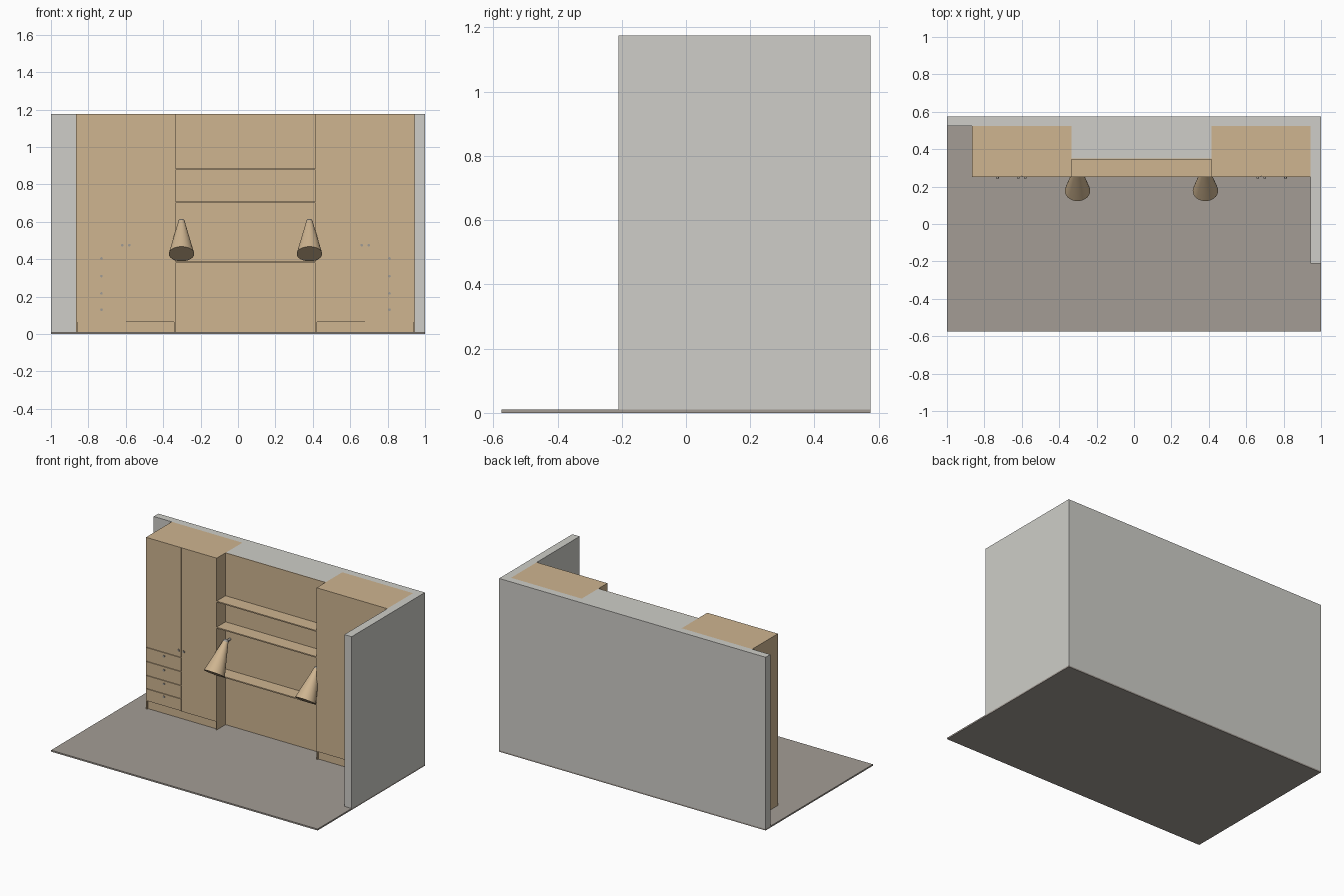
import bpy
from mathutils import Vector

cube = bpy.data.objects.get("Cube")
if cube:
    bpy.data.objects.remove(cube, do_unlink=True)


def material(name, rgb):
    m = bpy.data.materials.new(name)
    m.use_nodes = True
    colour = (*rgb, 1)
    m.diffuse_color = colour
    m.node_tree.nodes["Principled BSDF"].inputs["Base Color"].default_value = colour
    return m


WOOD = material("light_wood", (0.62, 0.46, 0.28))
WALL = material("wall_grey", (0.62, 0.615, 0.58))
FLOOR = material("floor_taupe", (0.37, 0.335, 0.30))
METAL = material("metal_grey", (0.35, 0.33, 0.30))


def finish(name, mat, smooth=False):
    ob = bpy.context.object
    ob.name = name
    ob.data.materials.append(mat)
    if smooth:
        bpy.ops.object.shade_smooth_by_angle()
    return ob


def box(name, mat, xs, ys, zs):
    """Box between pairs of x, y and z limits."""
    spans = [sorted(p) for p in (xs, ys, zs)]
    bpy.ops.mesh.primitive_cube_add(size=1, location=[(a + b) / 2 for a, b in spans])
    ob = finish(name, mat)
    ob.scale = [b - a for a, b in spans]
    bpy.ops.object.transform_apply(location=False, rotation=False, scale=True)
    return ob


def cone(name, mat, start, end, r_start, r_end, sides=32):
    """Tapered round bar from start to end."""
    a, b = Vector(start), Vector(end)
    bpy.ops.mesh.primitive_cone_add(vertices=sides, radius1=r_start, radius2=r_end,
                                    depth=(b - a).length, location=(a + b) / 2)
    bpy.context.object.rotation_euler = (b - a).to_track_quat('Z', 'Y').to_euler()
    return finish(name, mat, True)


BASE, TOP = 0.01, 1.175          # floor surface and ceiling line
FRONT, NICHE, BACK = 0.25, 0.345, 0.525
MID = 0.04                       # mirror line of the furniture
INNER, SPLIT, OUTER = 0.375, 0.64, 0.905   # distances from the mirror line
PLINTH, GAP, SIDE = 0.065, 0.0025, 0.007

# Room shell
box("floor", FLOOR, (-1, 1), (-0.575, 0.575), (0, BASE))
box("back_wall", WALL, (-1, 1), (BACK, 0.575), (BASE, TOP))
box("left_wall", WALL, (MID + OUTER, 1), (-0.21, BACK), (BASE, TOP))
box("niche_wall", WALL, (MID - INNER, MID + INNER), (NICHE + 0.004, BACK), (BASE, TOP))

# Niche lining and shelves
box("niche_panel", WOOD, (MID - INNER, MID + INNER), (NICHE, NICHE + 0.004), (BASE, TOP))
for i, z in enumerate((0.383, 0.703, 0.88)):
    box(f"shelf_{i + 1}", WOOD, (MID - INNER, MID + INNER), (FRONT, NICHE), (z - 0.004, z + 0.004))


def knob(name, x, z):
    cone(name, METAL, (x, FRONT, z), (x, FRONT - 0.006, z), 0.007, 0.007, 16)


def cabinet(label, s):
    def xs(a, b):
        return MID + s * a, MID + s * b

    # Carcass with side panels and recessed plinth
    box(label + "_inner_side", WOOD, xs(INNER, INNER + SIDE), (FRONT, BACK), (BASE, TOP))
    box(label + "_outer_side", WOOD, xs(OUTER - SIDE, OUTER), (FRONT, BACK), (BASE, TOP))
    box(label + "_carcass", WOOD, xs(INNER + SIDE, OUTER - SIDE), (FRONT + 0.006, BACK), (PLINTH, TOP))
    box(label + "_plinth", WOOD, xs(INNER + SIDE, OUTER - SIDE), (FRONT + 0.012, BACK), (BASE, PLINTH))

    # Doors and drawer fronts, separated by narrow gaps
    def panel(name, a, b, z0, z1):
        box(f"{label}_{name}", WOOD, xs(a, b), (FRONT, FRONT + 0.006), (z0, z1))

    left, right = INNER + SIDE, OUTER - SIDE
    panel("tall_door", left, SPLIT - GAP / 2, PLINTH, TOP)
    levels = (PLINTH, 0.15, 0.24, 0.335, 0.43)
    panel("upper_door", SPLIT + GAP / 2, right, levels[-1] + GAP, TOP)
    for i, (z0, z1) in enumerate(zip(levels, levels[1:])):
        panel(f"drawer_{i + 1}", SPLIT + GAP / 2, right, z0 + GAP, z1 - GAP)
        knob(f"{label}_drawer_knob_{i + 1}", MID + s * 0.77, (z0 + z1) / 2 + 0.022)
    for i, dx in enumerate((-0.019, 0.019)):
        knob(f"{label}_door_knob_{i + 1}", MID + s * (SPLIT + dx), 0.475)


cabinet("right_cabinet", -1)
cabinet("left_cabinet", 1)

# Tilted cone lamps on ball joints
for label, s in (("right_lamp", -1), ("left_lamp", 1)):
    x = MID + s * 0.342
    tip = (x, 0.298, 0.598)
    cone(label + "_shade", WOOD, (x, 0.178, 0.428), tip, 0.068, 0.018)
    bpy.ops.mesh.primitive_uv_sphere_add(segments=24, ring_count=12, radius=0.018, location=tip)
    finish(label + "_joint", METAL, True)
    cone(label + "_mount", METAL, tip, (x, NICHE, 0.598), 0.008, 0.008, 16)
